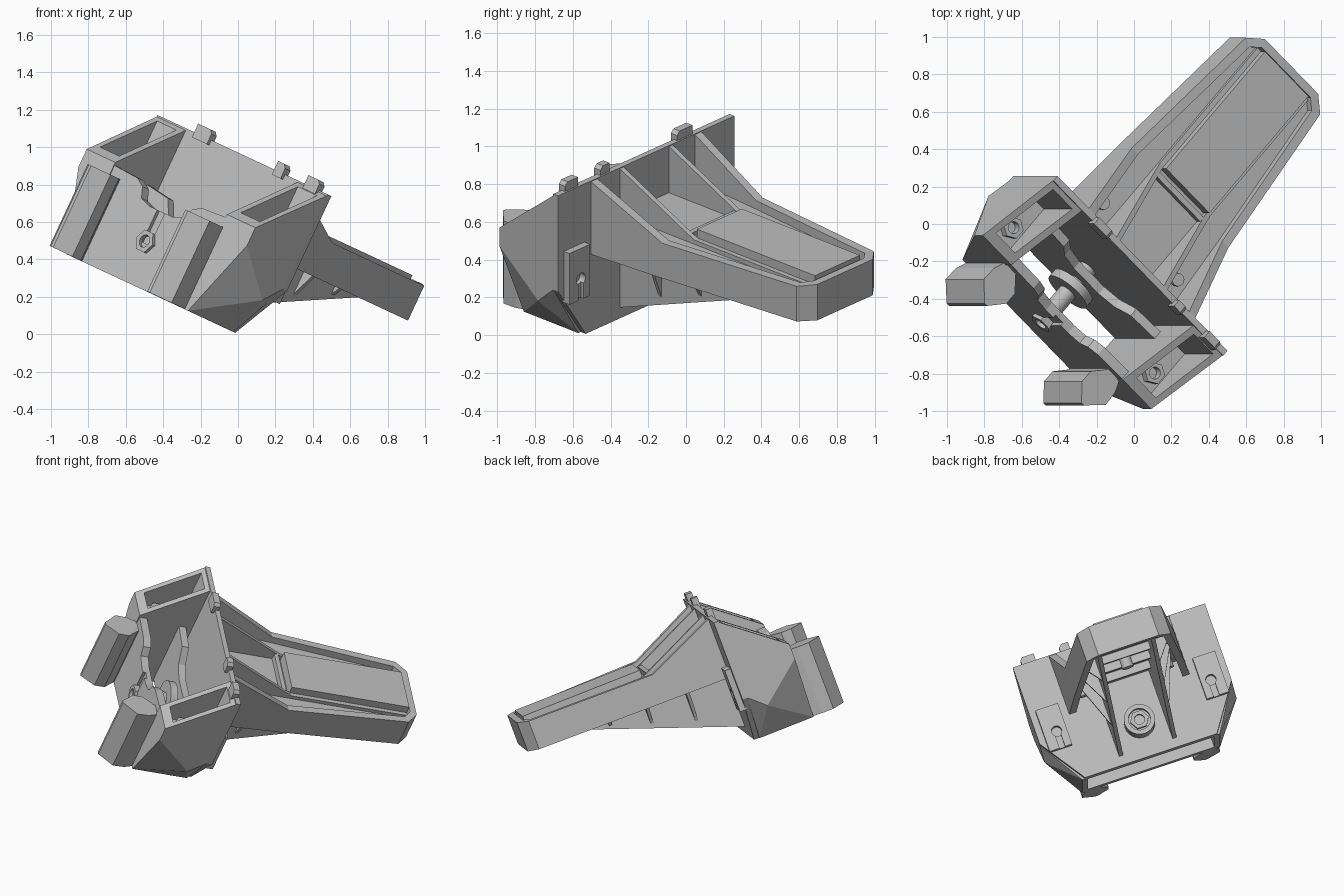
import bpy, bmesh, math
from mathutils import Matrix

if "Cube" in bpy.data.objects:
    bpy.data.objects.remove(bpy.data.objects["Cube"])

# One grey plastic for every part
grey = bpy.data.materials.new("grey plastic")
grey.use_nodes = True
grey.diffuse_color = (0.52, 0.52, 0.52, 1)
grey.node_tree.nodes["Principled BSDF"].inputs["Base Color"].default_value = grey.diffuse_color

# Working frame: p runs along the arm, r across the body, h up; then the whole is tilted
TILT = (Matrix.Rotation(math.radians(25), 4, 'Y') @ Matrix.Rotation(math.radians(47), 4, 'Z')
        @ Matrix.Diagonal((1, -1, 1, 1)) @ Matrix.Translation((0, -0.12, 0)))


def finish(name, bm):
    bmesh.ops.transform(bm, matrix=TILT, verts=bm.verts)
    bmesh.ops.recalc_face_normals(bm, faces=bm.faces)
    mesh = bpy.data.meshes.new(name)
    bm.to_mesh(mesh)
    bm.free()
    mesh.materials.append(grey)
    obj = bpy.data.objects.new(name, mesh)
    bpy.context.collection.objects.link(obj)
    return obj


def place(axis, a, b, t):
    return {'p': (t, a, b), 'r': (a, t, b), 'h': (a, b, t)}[axis]


def prism(name, axis, outline, lo, hi):
    bm = bmesh.new()
    ends = [[bm.verts.new(place(axis, a, b, t)) for a, b in outline] for t in (lo, hi)]
    for ring in ends:
        bm.faces.new(ring)
    n = len(outline)
    for i in range(n):
        j = (i + 1) % n
        bm.faces.new((ends[0][i], ends[0][j], ends[1][j], ends[1][i]))
    return finish(name, bm)


def box(name, p, r, h):
    return prism(name, 'h', [(p[0], r[0]), (p[1], r[0]), (p[1], r[1]), (p[0], r[1])], *h)


def rod(name, axis, centre, radius, lo, hi, sides=24):
    ring = [(centre[0] + radius * math.cos(math.tau * i / sides),
             centre[1] + radius * math.sin(math.tau * i / sides)) for i in range(sides)]
    obj = prism(name, axis, ring, lo, hi)
    if sides > 8:
        bpy.ops.object.select_all(action='DESELECT')
        obj.select_set(True)
        bpy.context.view_layer.objects.active = obj
        bpy.ops.object.shade_smooth_by_angle(angle=math.radians(35))
    return obj


def hull(name, points):
    bm = bmesh.new()
    bmesh.ops.convex_hull(bm, input=[bm.verts.new(v) for v in points])
    bmesh.ops.dissolve_limit(bm, angle_limit=0.02, verts=bm.verts, edges=bm.edges)
    return finish(name, bm)


def cut(obj, cutter):
    mod = obj.modifiers.new("cut", 'BOOLEAN')
    mod.operation, mod.solver, mod.object = 'DIFFERENCE', 'EXACT', cutter
    graph = bpy.context.evaluated_depsgraph_get()
    mesh = bpy.data.meshes.new_from_object(obj.evaluated_get(graph))
    obj.modifiers.clear()
    obj.data = mesh
    bpy.data.objects.remove(cutter)


def both(half):
    """Complete a symmetric outline from its r > 0 half."""
    return half + [(-r, h) for r, h in reversed(half)]


# Body plates
prism("back_plate", 'p', both([(0.47, 0), (0.685, 0.32), (0.685, 0.88)]), -0.435, -0.4)
front = prism("front_plate", 'p', both([(0.48, 0), (0.48, 0.54), (0.26, 0.53), (0.2, 0.5),
                                        (0.17, 0.44), (0.09, 0.42)]), -0.825, -0.77)
cut(front, box("slot_cutter", (-0.9, -0.805), (-0.03, 0.03), (0.23, 0.6)))
prism("inner_saddle", 'p', both([(0.46, 0.02), (0.46, 0.52), (0.27, 0.5), (0.2, 0.4),
                                 (0.1, 0.36)]), -0.53, -0.48)
box("bottom_lip", (-0.47, -0.42), (-0.47, 0.47), (0, 0.04))

# Towers, guide blocks and rear mounting pads on both sides
for s, side in ((1, "left"), (-1, "right")):
    corners = [(-0.83, 0.45, 0), (-0.83, 0.49, 0), (-0.83, 0.68, 0.45), (-0.545, 0.685, 0.22),
               (-0.435, 0.685, 0.32), (-0.435, 0.49, 0), (-0.435, 0.45, 0), (-0.83, 0.68, 0.555),
               (-0.83, 0.45, 0.555), (-0.435, 0.685, 0.87), (-0.435, 0.45, 0.87)]
    tower = hull(side + "_tower", [(p, s * r, h) for p, r, h in corners])
    cut(tower, box("pocket_cutter", (-0.78, -0.46), (s * 0.49, s * 0.645), (0.49, 1.2)))
    nut = rod(side + "_tower_nut", 'h', (-0.67, s * 0.57), 0.06, 0.48, 0.54, 6)
    cut(nut, rod("bore_cutter", 'h', (-0.67, s * 0.57), 0.032, 0.4, 0.7))

    # Diamond-nosed block that narrows where it meets the front plate
    nose = [(-0.79, 0.37), (-0.83, 0.37), (-0.905, 0.305), (-0.978, 0.305), (-1.065, 0.38),
            (-1.065, 0.4), (-0.975, 0.492), (-0.89, 0.488), (-0.82, 0.46), (-0.79, 0.46)]
    prism(side + "_guide_block", 'h', [(p, s * r) for p, r in nose], 0.002, 0.485)

    pad = box(side + "_rear_pad", (-0.41, -0.36), (s * 0.48, s * 0.64), (0.24, 0.54))
    cut(pad, rod("hole_cutter", 'p', (s * 0.55, 0.36), 0.035, -0.5, -0.3))
    cut(pad, box("groove_cutter", (-0.38, -0.3), (s * 0.53, s * 0.57), (0.2, 0.36)))

# Small tabs along the top edge
for r, w in ((-0.31, 0.06), (0.31, 0.035), (0.57, 0.05)):
    prism("top_tab", 'p', [(r - w, 0.85), (r + w, 0.85), (r + w, 0.91), (r + w - 0.02, 0.93),
                           (r - w, 0.93)], -0.455, -0.41)

# Arm rim: one wall running around the arm, lofted through stations
half = [(-0.41, 0.43, 0.88, 0, 0.05), (0.08, 0.39, 0.655, 0, 0.05),
        (0.97, 0.3, 0.655, 0.02, 0.05), (1.04, 0.215, 0.66, 0.045, 0.02)]
stations = half + [(p, -r, top, dp, -dr) for p, r, top, dp, dr in reversed(half)]
bm = bmesh.new()
rings = [[bm.verts.new(v) for v in ((p, r, 0.45), (p, r, top), (p - dp, r - dr, top), (p - dp, r - dr, 0.45))]
         for p, r, top, dp, dr in stations]
for one, two in zip(rings, rings[1:]):
    for i in range(4):
        j = (i + 1) % 4
        bm.faces.new((one[i], one[j], two[j], two[i]))
bm.faces.new(rings[0])
bm.faces.new(rings[-1])
finish("arm_rim", bm)

# Arm floor, raised pad and its cross bar
edge = [(p - dp * 0.5, r - dr * 0.5) for p, r, top, dp, dr in stations]
prism("arm_floor", 'h', edge, 0.565, 0.605)
box("raised_pad", (0.13, 0.985), (-0.175, 0.175), (0.6, 0.68))
box("pad_cross_bar", (0.07, 0.1), (-0.18, 0.18), (0.6, 0.65))

# Inner walls that rise to the back plate and run below the floor as gussets
for s, side in ((1, "left"), (-1, "right")):
    prism(side + "_inner_wall", 'r', [(-0.41, 0.88), (0.08, 0.655), (0.14, 0.63), (0.985, 0.63),
                                      (0.985, 0.58), (0.64, 0.45), (-0.41, 0.06)], s * 0.176, s * 0.205)
    for p in (-0.12, 0.17, 0.44):
        low = 0.18 + 0.37 * (p + 0.12)
        prism(side + "_cross_rib", 'p', [(s * 0.19, low), (s * 0.19, 0.58), (s * 0.34, 0.58)], p, p + 0.022)
    rod(side + "_shelf_peg", 'h', (-0.24, s * 0.3), 0.035, 0.5, 0.63)

# Cross webs beneath the floor
for p in (-0.12, 0.17, 0.44):
    box("under_web", (p, p + 0.022), (-0.18, 0.18), (0.51, 0.58))
rod("under_peg", 'h', (0.3, 0), 0.04, 0.47, 0.58)

# Central bolt through both plates
bolt = (0, 0.24)
rod("bolt_shaft", 'p', bolt, 0.05, -0.8, -0.42)
rod("bolt_washer", 'p', bolt, 0.13, -0.61, -0.56)
boss = rod("rear_boss", 'p', bolt, 0.105, -0.42, -0.29)
cut(boss, rod("boss_cutter", 'p', bolt, 0.075, -0.32, -0.2))
for name, lo, hi, bore in (("front_nut", -0.845, -0.79, -0.9), ("rear_nut", -0.34, -0.295, -0.2)):
    nut = rod(name, 'p', bolt, 0.065, lo, hi, 6)
    cut(nut, rod("bore_cutter", 'p', bolt, 0.035, bore, (lo + hi) / 2))
